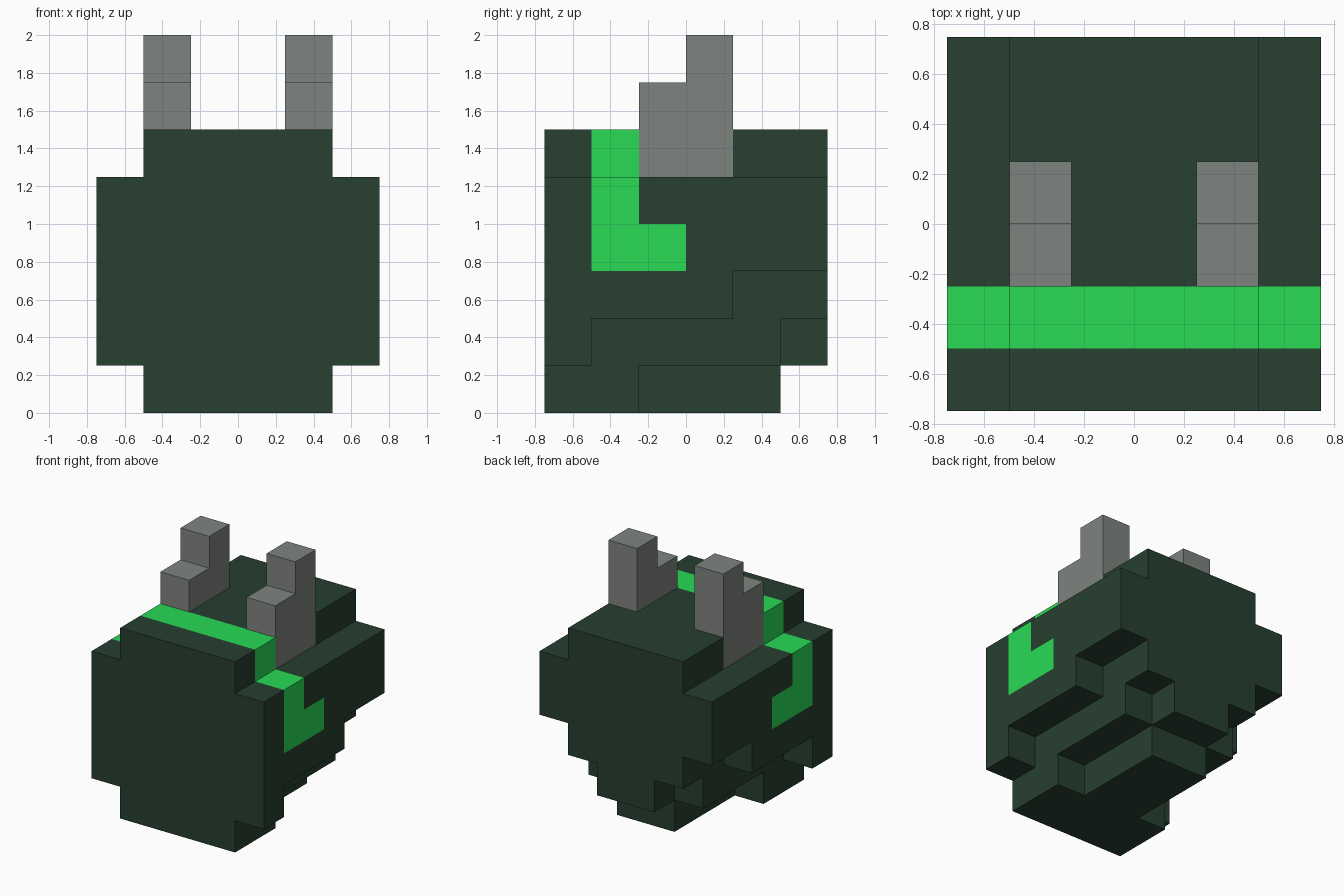
import bpy
import bmesh
from mathutils import Vector

if "Cube" in bpy.data.objects:
    bpy.data.objects.remove(bpy.data.objects["Cube"])

S = 0.25  # block size

# Lowest block of every front-to-back column, for centre, middle and outer slices
BOTTOMS = [(0, 0, 0, 0, 0, 1), (0, 0, 1, 1, 1, 2), (1, 2, 2, 2, 3, 3)]
TOPS = [6, 6, 5]
EAR_TOPS = {2: 7, 3: 8}


def material(name, rgb):
    m = bpy.data.materials.new(name)
    m.diffuse_color = (*rgb, 1)
    m.use_nodes = True
    m.node_tree.nodes["Principled BSDF"].inputs["Base Color"].default_value = m.diffuse_color
    return m


dark = material("dark_green", (0.020, 0.050, 0.030))
bright = material("bright_green", (0.021, 0.70, 0.091))
grey = material("grey", (0.212, 0.231, 0.212))


def part_at(i, j, k):
    """Which part fills the block at this grid position (None if empty)."""
    if not (0 <= i < 6 and 0 <= j < 6):
        return None
    layer = i - 3 if i >= 3 else 2 - i          # mirrored left to right
    if layer == 1 and j in EAR_TOPS and 5 <= k < EAR_TOPS[j]:
        return "right_ear" if i >= 3 else "left_ear"
    return "body" if BOTTOMS[layer][j] <= k < TOPS[layer] else None


def is_band(c, n):
    """Bright band over the top and down the sides, with a hooked end."""
    if abs(n.y) > 0.5 or n.z < -0.5 or c.z < 0.75:
        return False
    if -0.5 < c.y < -0.25:
        return True
    return abs(n.x) > 0.5 and c.z < 1.0 and -0.5 < c.y < 0


def build(part, mats):
    """Outer skin of one part, with flat regions merged."""
    bm = bmesh.new()
    for i in range(6):
        for j in range(6):
            for k in range(8):
                if part_at(i, j, k) != part:
                    continue
                centre = Vector(((i - 2.5) * S, (j - 2.5) * S, (k + 0.5) * S))
                for axis in range(3):
                    for sign in (-1, 1):
                        n = Vector((0, 0, 0))
                        n[axis] = sign
                        if part_at(i + int(n.x), j + int(n.y), k + int(n.z)):
                            continue
                        u, v = Vector((0, 0, 0)), Vector((0, 0, 0))
                        u[(axis + 1) % 3] = S / 2
                        v[(axis + 2) % 3] = S / 2 * sign
                        c = centre + n * S / 2
                        f = bm.faces.new([bm.verts.new(c + a * u + b * v) for a, b in
                                          ((-1, -1), (1, -1), (1, 1), (-1, 1))])
                        if len(mats) > 1 and is_band(c, n):
                            f.material_index = 1
    bmesh.ops.remove_doubles(bm, verts=bm.verts, dist=0.001)
    bmesh.ops.dissolve_limit(bm, angle_limit=0.01, verts=bm.verts, edges=bm.edges,
                             delimit={'MATERIAL'})
    mesh = bpy.data.meshes.new(part)
    bm.to_mesh(mesh)
    bm.free()
    for m in mats:
        mesh.materials.append(m)
    bpy.context.collection.objects.link(bpy.data.objects.new(part, mesh))


# Blocky body with painted band, and two stepped ears set into its upper edges
build("body", [dark, bright])
build("left_ear", [grey])
build("right_ear", [grey])
